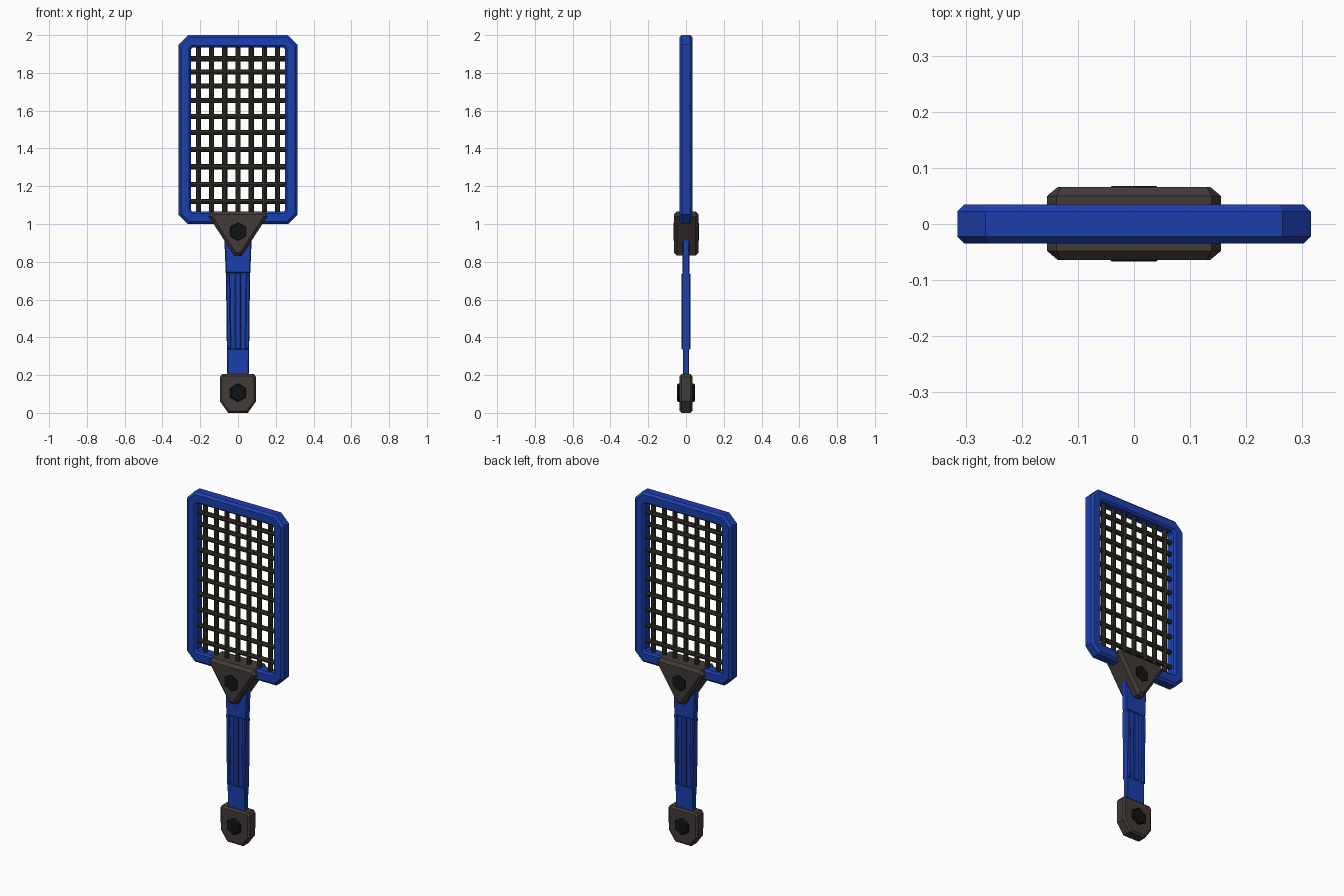
import bpy, bmesh, math

if "Cube" in bpy.data.objects:
    bpy.data.objects.remove(bpy.data.objects["Cube"])


def material(name, rgb):
    m = bpy.data.materials.new(name)
    m.diffuse_color = (*rgb, 1)
    m.use_nodes = True
    m.node_tree.nodes["Principled BSDF"].inputs["Base Color"].default_value = m.diffuse_color
    return m


BLUE = material("blue", (0.012, 0.05, 0.42))
BROWN = material("brown", (0.055, 0.043, 0.04))
WIRE = material("wire", (0.032, 0.029, 0.02))
BLACK = material("black", (0.006, 0.007, 0.007))


def finish(bm, name, mat):
    bmesh.ops.recalc_face_normals(bm, faces=bm.faces[:])
    me = bpy.data.meshes.new(name)
    bm.to_mesh(me)
    bm.free()
    me.materials.append(mat)
    ob = bpy.data.objects.new(name, me)
    bpy.context.collection.objects.link(ob)
    return ob


def prism(name, profile, y0, y1, mat, bevel=0.0):
    """Extrude an x-z outline along y, bevelling the front and back rims."""
    bm = bmesh.new()
    n = len(profile)
    a = [bm.verts.new((x, y0, z)) for x, z in profile]
    b = [bm.verts.new((x, y1, z)) for x, z in profile]
    bm.faces.new(a)
    bm.faces.new(b[::-1])
    for i in range(n):
        j = (i + 1) % n
        bm.faces.new((a[i], b[i], b[j], a[j]))
    bmesh.ops.recalc_face_normals(bm, faces=bm.faces[:])
    if bevel:
        rim = [e for e in bm.edges if abs(e.verts[0].co.y - e.verts[1].co.y) < 1e-6]
        bmesh.ops.bevel(bm, geom=rim, offset=bevel, segments=1, affect='EDGES')
    return finish(bm, name, mat)


def mirrored(half):
    """Complete a right-hand outline across x = 0."""
    return half + [(-x, z) for x, z in reversed(half)]


def hexagon(z, r):
    return [(r * math.sin(k * math.pi / 3), z + r * math.cos(k * math.pi / 3)) for k in range(6)]


# Head frame: chamfered rectangle rings joined into a closed tube
def ring(bm, hx, hz, c, y):
    pts = [(hx - c, hz), (hx, hz - c), (hx, c - hz), (hx - c, -hz),
           (c - hx, -hz), (-hx, c - hz), (-hx, hz - c), (c - hx, hz)]
    return [bm.verts.new((x, y, 1.5 + z)) for x, z in pts]


bm = bmesh.new()
section = [(0, 0.05, -0.022), (0.013, 0.045, -0.035), (0.055, 0.012, -0.035), (0.065, 0.01, -0.025),
           (0.065, 0.01, 0.025), (0.055, 0.012, 0.035), (0.013, 0.045, 0.035), (0, 0.05, 0.022)]
rings = [ring(bm, 0.315 - d, 0.5 - d, c, y) for d, c, y in section]
for k, r in enumerate(rings):
    s = rings[(k + 1) % len(rings)]
    for i in range(8):
        j = (i + 1) % 8
        bm.faces.new((r[i], r[j], s[j], s[i]))
finish(bm, "head_frame", BLUE)


# Grid of bars inside the frame
def bar(name, x, z, length, upright):
    bpy.ops.mesh.primitive_cylinder_add(vertices=8, radius=0.0135, depth=length, location=(x, 0, z),
                                        rotation=(0, 0 if upright else math.pi / 2, 0))
    ob = bpy.context.object
    ob.name = name
    ob.data.materials.append(WIRE)


for i in range(7):
    bar("upright_bar", (i - 3) * 0.07, 1.5, 0.92, True)
for z in (1.875, 1.805, 1.73, 1.653, 1.57, 1.485, 1.395, 1.303, 1.21, 1.12):
    bar("cross_bar", 0, z, 0.55, False)

# Handle: upper collar, tapered core, lower collar
prism("handle_top", mirrored([(0.065, 0.74), (0.075, 0.99)]), -0.019, 0.019, BLUE, 0.005)
prism("handle_core", mirrored([(0.053, 0.33), (0.06, 0.75)]), -0.014, 0.014, BLUE)
prism("handle_bottom", mirrored([(0.056, 0.15), (0.059, 0.34)]), -0.016, 0.016, BLUE, 0.004)

# Raised grip ribs running through front and back
for centre, half in ((-1, 0.011), (0, 0.016), (1, 0.011)):
    lo, hi = centre * 0.048, centre * 0.053
    prism("grip_rib", [(lo - half, 0.335), (lo + half, 0.335),
                       (hi + half, 0.74), (hi - half, 0.74)], -0.023, 0.023, BLUE, 0.005)

# Triangular guard
prism("guard", mirrored([(0.02, 0.832), (0.155, 1.04), (0.138, 1.067)]),
      -0.064, 0.066, BROWN, 0.016)

# Pommel
prism("pommel", mirrored([(0.052, 0.0), (0.095, 0.06), (0.096, 0.19), (0.085, 0.205)]),
      -0.034, 0.034, BROWN, 0.01)

# Hexagonal bolts through guard and pommel
prism("guard_bolt", hexagon(0.96, 0.049), -0.067, 0.068, BLACK, 0.003)
prism("pommel_bolt", hexagon(0.107, 0.049), -0.048, 0.048, BLACK, 0.006)
